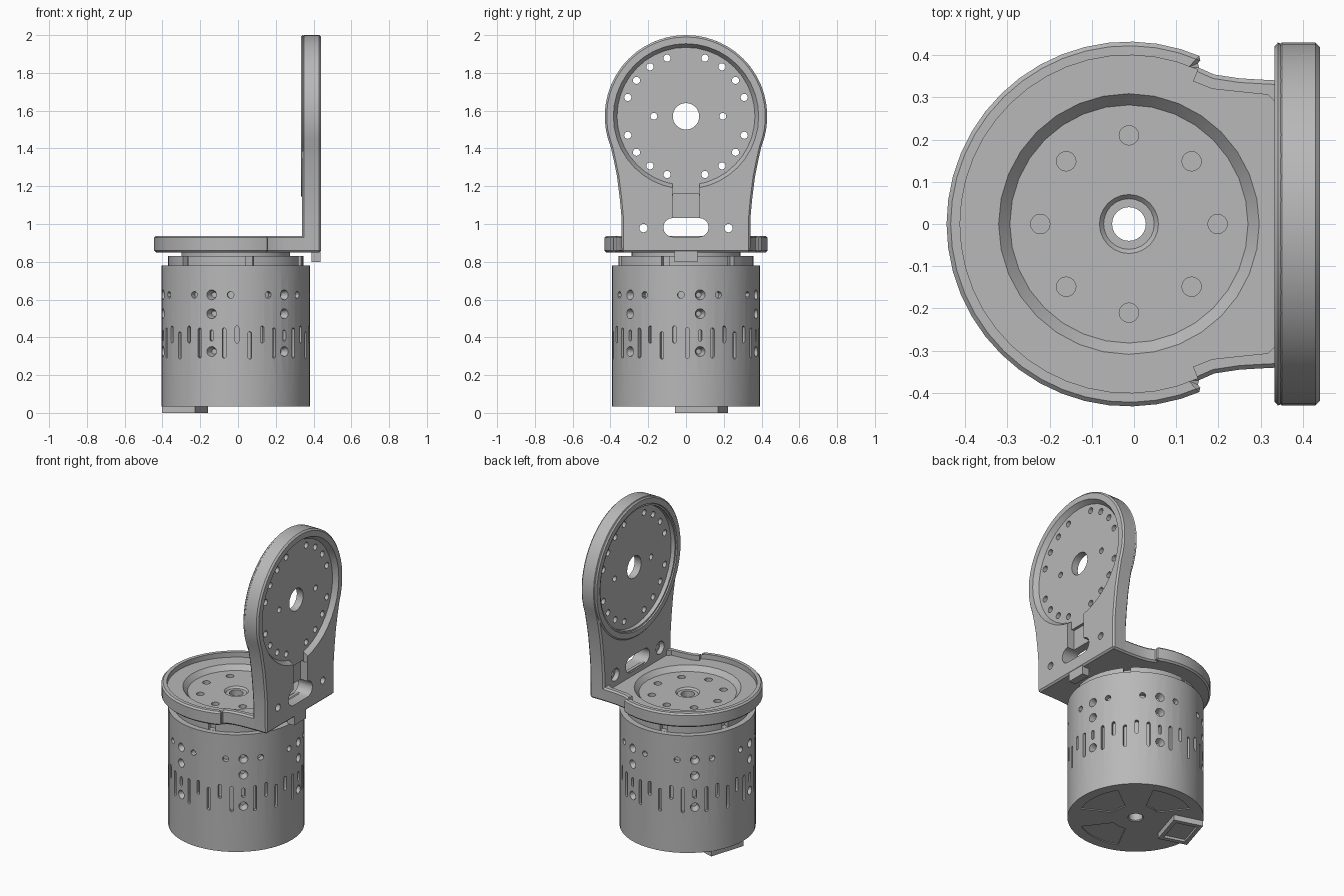
import bpy, bmesh
from math import pi, sin, cos, radians
from mathutils import Matrix, Vector

cube = bpy.data.objects.get("Cube")
if cube:
    bpy.data.objects.remove(cube, do_unlink=True)

CX = -0.012                       # motor axis
DZ = 1.57                         # height of the upright disc centre
FLAT = Matrix.Identity(4)
AXIS = Matrix.Translation((CX, 0, 0))
# local (u, v, depth) -> world (depth, u, v)
SIDE = Matrix(((0, 0, 1, 0), (1, 0, 0, 0), (0, 1, 0, 0), (0, 0, 0, 1)))

grey = bpy.data.materials.new("machined grey")
grey.use_nodes = True
grey.diffuse_color = (0.48, 0.48, 0.48, 1)
grey.node_tree.nodes["Principled BSDF"].inputs["Base Color"].default_value = (0.48, 0.48, 0.48, 1)


def radial(deg):
    """Frame whose depth axis points out of the motor at an angle."""
    return AXIS @ Matrix.Rotation(radians(deg), 4, "Z") @ SIDE


def arc(cx, cy, r, a0, a1, n):
    return [(cx + r * cos(radians(a0 + (a1 - a0) * i / n)),
             cy + r * sin(radians(a0 + (a1 - a0) * i / n))) for i in range(n + 1)]


def rect(u0, u1, v0, v1):
    return [(u0, v0), (u1, v0), (u1, v1), (u0, v1)]


def upright_slot(v0, v1, r):
    return arc(0, v1 - r, r, 0, 180, 6) + arc(0, v0 + r, r, 180, 360, 6)


def prism(bm, pts, d0, d1, m=FLAT):
    low = [bm.verts.new(m @ Vector((u, v, d0))) for u, v in pts]
    high = [bm.verts.new(m @ Vector((u, v, d1))) for u, v in pts]
    bm.faces.new(low[::-1])
    bm.faces.new(high)
    n = len(pts)
    for i in range(n):
        j = (i + 1) % n
        bm.faces.new((low[i], low[j], high[j], high[i]))


def hole(bm, u, v, d0, d1, r0, r1=None, m=FLAT, n=16):
    bmesh.ops.create_cone(bm, cap_ends=True, segments=n, radius1=r0,
                          radius2=r0 if r1 is None else r1, depth=d1 - d0,
                          matrix=m @ Matrix.Translation((u, v, (d0 + d1) / 2)))


def lathe(bm, profile, m=FLAT, n=48):
    rings = [[bm.verts.new(m @ Vector((r * cos(2 * pi * i / n), r * sin(2 * pi * i / n), z)))
              for r, z in profile] for i in range(n)]
    k = len(profile)
    for i in range(n):
        a, b = rings[i], rings[(i + 1) % n]
        for j in range(k):
            bm.faces.new((a[j], b[j], b[(j + 1) % k], a[(j + 1) % k]))


def make(name, bm):
    bmesh.ops.recalc_face_normals(bm, faces=bm.faces)
    me = bpy.data.meshes.new(name)
    bm.to_mesh(me)
    bm.free()
    me.materials.append(grey)
    ob = bpy.data.objects.new(name, me)
    bpy.context.collection.objects.link(ob)
    return ob


def activate(ob):
    bpy.ops.object.select_all(action="DESELECT")
    ob.select_set(True)
    bpy.context.view_layer.objects.active = ob


def chamfer(ob, width):
    activate(ob)
    mod = ob.modifiers.new("chamfer", "BEVEL")
    mod.width, mod.segments = width, 1
    mod.limit_method, mod.angle_limit = "ANGLE", radians(50)
    bpy.ops.object.modifier_apply(modifier=mod.name)


def cut(ob, bm):
    cutter = make("cutter", bm)
    cutter.hide_render = True
    activate(ob)
    mod = ob.modifiers.new("cut", "BOOLEAN")
    mod.operation, mod.solver, mod.object = "DIFFERENCE", "EXACT", cutter
    mod.use_self = True
    bpy.ops.object.modifier_apply(modifier=mod.name)
    bpy.data.objects.remove(cutter, do_unlink=True)


def smooth(ob):
    activate(ob)
    bpy.ops.object.shade_smooth_by_angle(angle=radians(30))


# Motor housing with stepped top and a bore right through
bm = bmesh.new()
lathe(bm, [(0.04, 0.035), (0.393, 0.035), (0.393, 0.78), (0.358, 0.78), (0.358, 0.83),
           (0.288, 0.83), (0.288, 0.853), (0.04, 0.853)], AXIS)
motor = make("motor_housing", bm)

# Screw holes, vent slots and cap notches repeated six times around
bm = bmesh.new()
for k in range(6):
    az = 11 + 60 * k
    for z in (0.625, 0.525, 0.325):
        hole(bm, 0, z, 0.35, 0.41, 0.014, 0.032, radial(az))
    for side in (-15, 15):
        hole(bm, 0, 0.625, 0.36, 0.41, 0.018, m=radial(az + side), n=12)
    slots = {0: (0.38, 0.44), 10: (0.29, 0.45), 20: (0.37, 0.46), 30: (0.285, 0.43),
             -20: (0.37, 0.46), -10: (0.29, 0.45)}
    for turn, (z0, z1) in slots.items():
        prism(bm, upright_slot(z0, z1, 0.01), 0.37, 0.41, radial(az + turn))
    prism(bm, rect(-0.021, 0.021, 0.781, 0.84), 0.325, 0.38, radial(-78 + 60 * k))
# Shallow fan-shaped pockets and a countersink underneath
for az in (5, 95, 275):
    fan = arc(0, 0, 0.33, az - 27, az + 27, 8) + arc(0, 0, 0.14, az + 20, az - 20, 4)
    prism(bm, fan, 0.02, 0.041, AXIS)
hole(bm, 0, 0, 0.02, 0.05, 0.062, 0.03, AXIS, 24)
cut(motor, bm)
smooth(motor)

# Cable connector under the motor
turned = AXIS @ Matrix.Rotation(radians(163), 4, "Z")
bm = bmesh.new()
prism(bm, rect(0.19, 0.372, -0.118, 0.118), 0, 0.04, turned)
connector = make("cable_connector", bm)
bm = bmesh.new()
prism(bm, rect(0.215, 0.347, -0.09, 0.09), -0.01, 0.015, turned)
cut(connector, bm)

# Horizontal bracket plate: round dish flaring into the upright
flare = [(0.38, 0.338), (0.30, 0.342), (0.25, 0.345), (0.19, 0.354), (0.145, 0.374)]
mirrored = [(x, -y) for x, y in flare[::-1]]
bm = bmesh.new()
prism(bm, flare + arc(CX, 0, 0.432, 66, 294, 30) + mirrored, 0.85, 0.937)
dish = make("bracket_dish", bm)
chamfer(dish, 0.014)

inner = [(0.35, 0.285), (0.333, 0.29), (0.318, 0.306), (0.25, 0.313), (0.185, 0.32), (0.14, 0.338)]
mirrored = [(x, -y) for x, y in inner[::-1]]
bm = bmesh.new()
prism(bm, inner + arc(CX, 0, 0.4, 66, 294, 30) + mirrored, 0.905, 1.0)
cut(dish, bm)
bm = bmesh.new()
hole(bm, 0, 0, 0.875, 0.911, 0.282, 0.314, AXIS, 32)
cut(dish, bm)
bm = bmesh.new()
hole(bm, 0, 0, 0.864, 0.884, 0.06, 0.078, AXIS, 24)
cut(dish, bm)
bm = bmesh.new()
hole(bm, 0, 0, 0.8, 1.0, 0.04, m=AXIS, n=24)
for k in range(8):
    hole(bm, 0.21 * cos(k * pi / 4), 0.21 * sin(k * pi / 4), 0.8, 1.0, 0.023, m=AXIS)
cut(dish, bm)
smooth(dish)

# Upright bracket arm: disc head on a narrower neck
neck = [(0.34, 0.85), (0.341, 1.03), (0.35, 1.13), (0.365, 1.25), (0.383, 1.34)]
mirrored = [(-y, z) for y, z in neck[::-1]]
bm = bmesh.new()
prism(bm, neck + arc(0, DZ, 0.43, -22, 202, 36) + mirrored, 0.34, 0.44, SIDE)
arm = make("bracket_arm", bm)
chamfer(arm, 0.01)

# Recesses on both faces, then the stepped channel
bm = bmesh.new()
hole(bm, 0, DZ, 0.41, 0.445, 0.365, 0.388, SIDE, 40)
hole(bm, 0, DZ, 0.3, 0.365, 0.375, m=SIDE, n=40)
cut(arm, bm)
bm = bmesh.new()
prism(bm, rect(-0.072, 0.072, 1.15, 1.24), 0.41, 0.46, SIDE)
cut(arm, bm)
bm = bmesh.new()
prism(bm, rect(-0.07, 0.07, 0.98, 1.16), 0.392, 0.46, SIDE)
cut(arm, bm)

# Through holes: cable slot, screws, centre bore and bolt circle
bm = bmesh.new()
prism(bm, arc(0.07, 0.982, 0.05, -90, 90, 8) + arc(-0.07, 0.982, 0.05, 90, 270, 8), 0.3, 0.5, SIDE)
hole(bm, 0, DZ, 0.3, 0.5, 0.07, m=SIDE, n=32)
for y in (-0.17, 0.195):
    hole(bm, y, DZ, 0.3, 0.5, 0.018, m=SIDE)
for quarter in range(4):
    for step in (18, 36, 54, 72):
        a = radians(90 * quarter + step)
        hole(bm, 0.324 * cos(a), DZ + 0.324 * sin(a), 0.3, 0.5, 0.019, m=SIDE)
for y in (-0.225, 0.225):
    hole(bm, y, 0.978, 0.3, 0.5, 0.022, m=SIDE)
cut(arm, bm)
bm = bmesh.new()
for y in (-0.225, 0.225):
    hole(bm, y, 0.978, 0.3, 0.37, 0.04, m=SIDE)
cut(arm, bm)
smooth(arm)

# Raised rim around the inner face of the head
bm = bmesh.new()
lathe(bm, [(0.372, 0.366), (0.388, 0.333), (0.421, 0.333), (0.43, 0.341), (0.42, 0.366)],
      Matrix.Translation((0, 0, DZ)) @ SIDE, 48)
smooth(make("head_rim", bm))

# Locating tab below the arm
bm = bmesh.new()
prism(bm, rect(-0.06, 0.06, 0.8, 0.87), 0.39, 0.438, SIDE)
make("locating_tab", bm)
bpy.ops.object.select_all(action="DESELECT")
